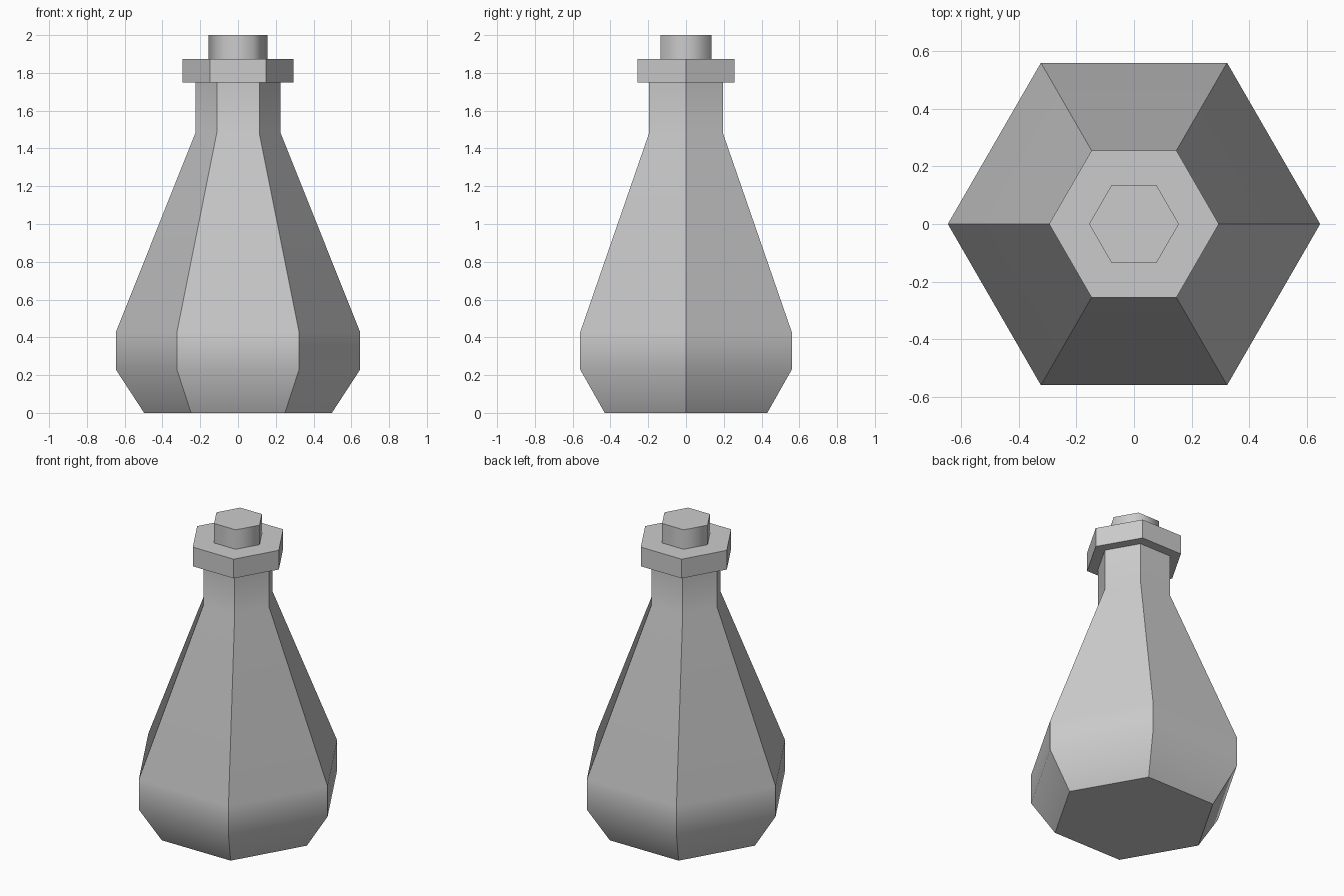
import bpy, bmesh
from math import cos, sin, pi, radians

if "Cube" in bpy.data.objects:
    bpy.data.objects.remove(bpy.data.objects["Cube"])

SIDES = 6


def hex_part(name, profile, smooth_angle=None):
    """Closed six-sided solid from (radius, height) profile points."""
    bm = bmesh.new()
    rings = []
    for r, z in profile:
        rings.append([bm.verts.new((r * cos(2 * pi * i / SIDES),
                                    r * sin(2 * pi * i / SIDES), z))
                      for i in range(SIDES)])
    for low, high in zip(rings, rings[1:]):
        for i in range(SIDES):
            j = (i + 1) % SIDES
            bm.faces.new((low[i], low[j], high[j], high[i]))
    bm.faces.new(rings[0][::-1])
    bm.faces.new(rings[-1])
    mesh = bpy.data.meshes.new(name)
    bm.to_mesh(mesh)
    bm.free()
    obj = bpy.data.objects.new(name, mesh)
    bpy.context.collection.objects.link(obj)
    if smooth_angle:
        bpy.ops.object.select_all(action='DESELECT')
        obj.select_set(True)
        bpy.context.view_layer.objects.active = obj
        bpy.ops.object.shade_smooth_by_angle(angle=radians(smooth_angle))
    return obj


# Bottle body: foot, belly, shoulder and neck, with crisp vertical edges
hex_part("bottle_body", [(0.497, 0), (0.647, 0.23), (0.647, 0.427),
                         (0.225, 1.483), (0.225, 1.748)], 40)

# Flat-sided rim collar
hex_part("rim_collar", [(0.295, 1.748), (0.295, 1.873)])

# Stopper with softly shaded sides
hex_part("stopper", [(0.156, 1.873), (0.156, 2.0)], 65)
